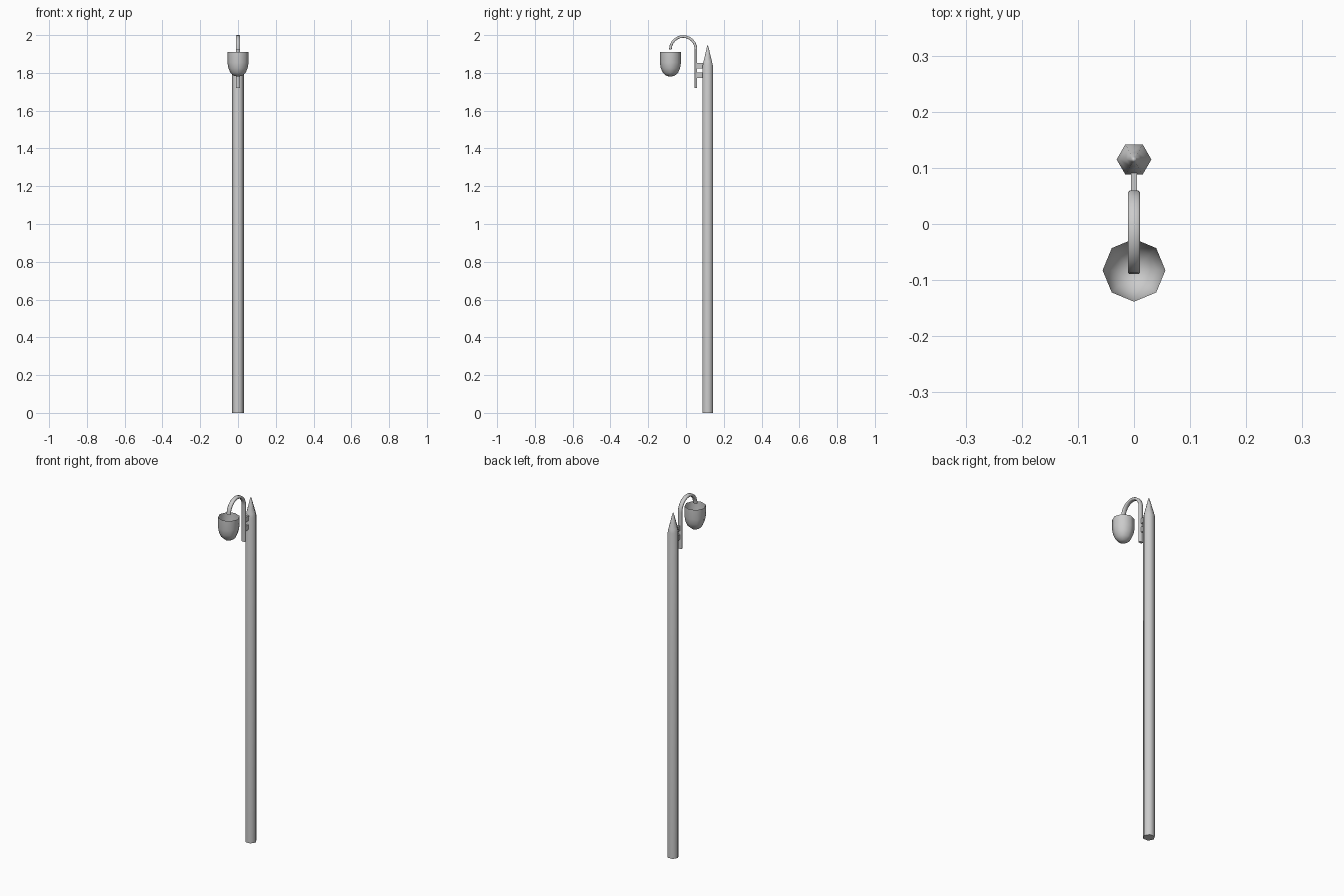
import bpy, bmesh
from math import sin, cos, pi, radians
from mathutils import Vector

if "Cube" in bpy.data.objects:
    bpy.data.objects.remove(bpy.data.objects["Cube"])


def loft(name, rings, cap_start=True, cap_end=True, angle=50):
    """Skin a list of point rings; a one-point ring closes to a tip."""
    bm = bmesh.new()
    vs = [[bm.verts.new(p) for p in ring] for ring in rings]
    for a, b in zip(vs, vs[1:]):
        n = max(len(a), len(b))
        for i in range(n):
            j = (i + 1) % n
            quad = [a[i % len(a)], a[j % len(a)], b[j % len(b)], b[i % len(b)]]
            bm.faces.new(list(dict.fromkeys(quad)))
    for cap, ring in ((cap_start, vs[0][::-1]), (cap_end, vs[-1])):
        if cap and len(ring) > 2:
            bm.faces.new(ring)
    bmesh.ops.recalc_face_normals(bm, faces=bm.faces)
    mesh = bpy.data.meshes.new(name)
    bm.to_mesh(mesh)
    bm.free()
    ob = bpy.data.objects.new(name, mesh)
    bpy.context.collection.objects.link(ob)
    bpy.ops.object.select_all(action='DESELECT')
    bpy.context.view_layer.objects.active = ob
    ob.select_set(True)
    bpy.ops.object.shade_smooth_by_angle(angle=radians(angle))
    return ob


def lathe(name, profile, sides, y, **kw):
    rings = []
    for r, z in profile:
        n = sides if r else 1
        rings.append([(r * cos(2 * pi * i / n), y + r * sin(2 * pi * i / n), z)
                      for i in range(n)])
    return loft(name, rings, **kw)


# Hexagonal pole with a sharpened top
lathe("pole", [(.031, 0), (.031, 1.84), (.026, 1.86), (.014, 1.903),
               (.005, 1.937), (0, 1.947)], 6, .115, angle=65)

# Open eight-sided lamp bowl
lathe("lamp_bowl", [(.056, 1.91), (.056, 1.855), (.051, 1.825), (.040, 1.80),
                    (.021, 1.784), (0, 1.78)], 8, -.0825, cap_start=False)

# Hooked arm: flat-sided bar swept up and over
cy, cz, R = -.015, 1.925, .0675
path = [(cy + R, 1.72, 0)]
path += [(cy + R * cos(a), cz + R * sin(a), a)
         for a in (pi * i / 12 for i in range(13))]
section = [(-.011, -.004), (-.008, -.007), (.008, -.007), (.011, -.004),
           (.011, .004), (.008, .007), (-.008, .007), (-.011, .004)]
loft("hook_arm", [[Vector((u, y + v * cos(a), z + v * sin(a))) for u, v in section]
                  for y, z, a in path])

# Two brackets joining the arm to the pole
for i, z in enumerate((1.838, 1.788)):
    rings = [[(x, y, z + h) for x, h in
              ((-.005, -.014), (.005, -.014), (.005, .014), (-.005, .014))]
             for y in (.055, .092)]
    loft(f"bracket_{i + 1}", rings, angle=30)
